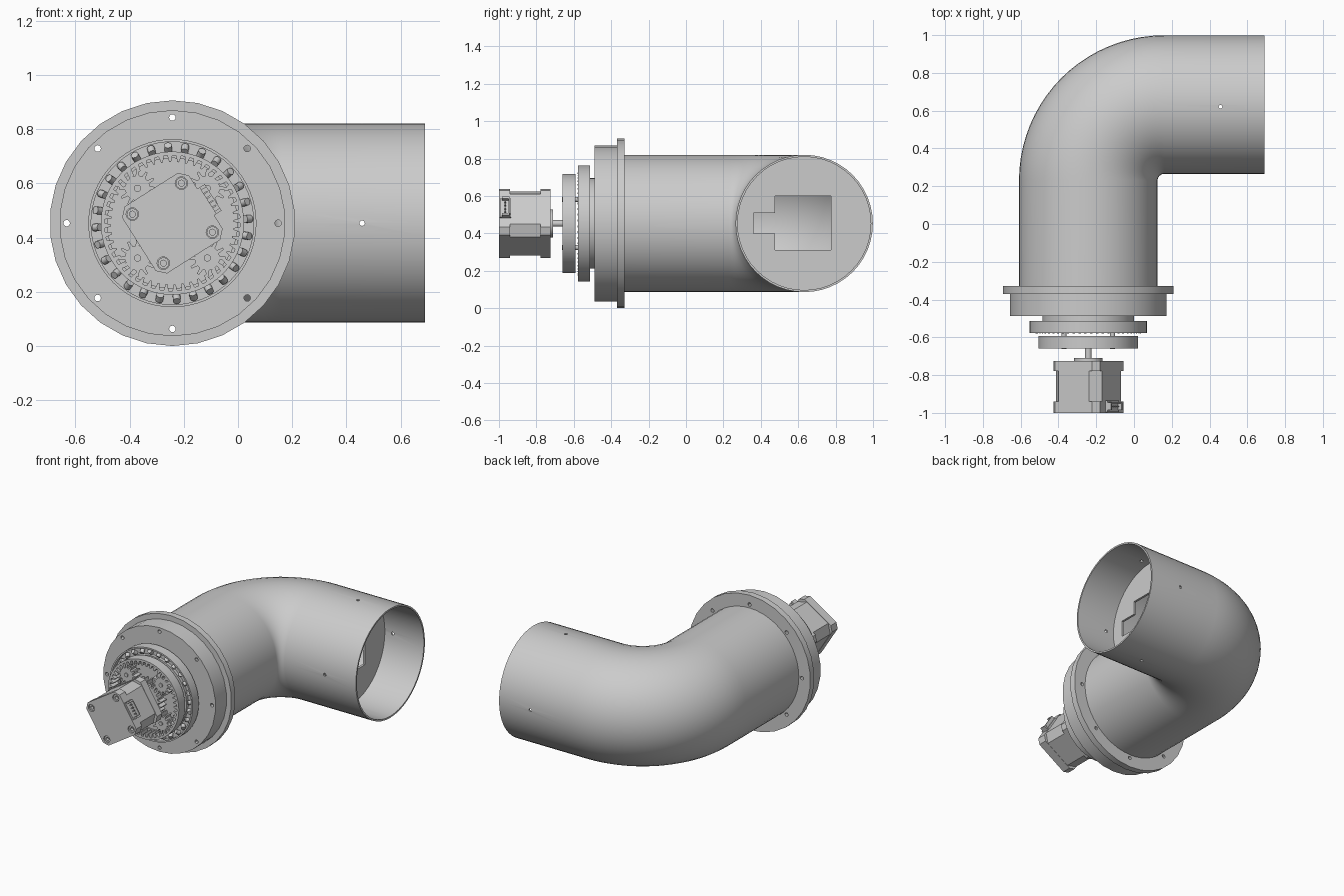
import bpy, bmesh, math
from math import cos, sin, pi, radians
from mathutils import Matrix

cube = bpy.data.objects.get("Cube")
if cube:
    bpy.data.objects.remove(cube)

grey = bpy.data.materials.new("light_grey")
grey.use_nodes = True
grey.diffuse_color = (0.6, 0.6, 0.6, 1)
grey.node_tree.nodes["Principled BSDF"].inputs["Base Color"].default_value = (0.6, 0.6, 0.6, 1)

CX, CZ = -0.242, 0.453      # gearbox axis, running along y
ARM_Y = 0.632               # axis of the outlet arm, running along x
MOTOR_TURN = radians(32.3)


def loft(name, rings, closed=False):
    """Skin equal-length rings; join last to first, or cap both ends."""
    bm = bmesh.new()
    loops = [[bm.verts.new(p) for p in ring] for ring in rings]
    n = len(loops[0])
    pairs = list(zip(loops, loops[1:]))
    if closed:
        pairs.append((loops[-1], loops[0]))
    else:
        bm.faces.new(loops[0])
        bm.faces.new(loops[-1])
    for a, b in pairs:
        for i in range(n):
            j = (i + 1) % n
            bm.faces.new((a[i], a[j], b[j], b[i]))
    bmesh.ops.recalc_face_normals(bm, faces=bm.faces)
    mesh = bpy.data.meshes.new(name)
    bm.to_mesh(mesh)
    bm.free()
    mesh.materials.append(grey)
    obj = bpy.data.objects.new(name, mesh)
    bpy.context.collection.objects.link(obj)
    return obj


def smooth(obj):
    bpy.ops.object.select_all(action='DESELECT')
    obj.select_set(True)
    bpy.context.view_layer.objects.active = obj
    bpy.ops.object.shade_smooth_by_angle(angle=radians(30))


def cut(obj, cutters):
    """Subtract each cutter, then discard it."""
    bpy.context.view_layer.objects.active = obj
    for c in cutters:
        mod = obj.modifiers.new("cut", 'BOOLEAN')
        mod.operation, mod.solver, mod.object = 'DIFFERENCE', 'EXACT', c
        bpy.ops.object.modifier_apply(modifier=mod.name)
        bpy.data.objects.remove(c)


def angles(n, phase=0.0):
    return [phase + 2 * pi * i / n for i in range(n)]


def ring(r, y, angs, x=CX, z=CZ):
    return [(x + r * cos(a), y, z + r * sin(a)) for a in angs]


def lathe(name, profile, seg=64, closed=True, x=CX, z=CZ, phase=0.0):
    """Turn (radius, y) points around an axis along y."""
    return loft(name, [ring(r, y, angles(seg, phase), x, z) for r, y in profile], closed)


def rod(name, r, y0, y1, x=CX, z=CZ, seg=20):
    return lathe(name, [(r, y0), (r, y1)], seg, False, x, z)


def gear_outline(teeth, root, tip, phase=0.0):
    """Angles and radii of a trapezoid-toothed gear."""
    steps = ((0, root), (0.17, tip), (0.4, tip), (0.57, root))
    return [(phase + 2 * pi * (i + f) / teeth, r) for i in range(teeth) for f, r in steps]


def gear_ring(outline, y, x=CX, z=CZ):
    return [(x + r * cos(a), y, z + r * sin(a)) for a, r in outline]


# Elbow pipe: hollow sweep with a tight inner bend
BEND = 0.402
bx, by = CX + BEND, ARM_Y - BEND
path = [(CX, -0.33, 0.0)]
path += [(bx - BEND * cos(t), by + BEND * sin(t), t) for t in (pi / 2 * i / 20 for i in range(21))]
path += [(0.69, ARM_Y, pi / 2)]


def pipe_ring(station, r):
    px, py, t = station
    return [(px + r * cos(a) * cos(t), py - r * cos(a) * sin(t), CZ + r * sin(a)) for a in angles(48)]


pipe = loft("elbow_pipe", [pipe_ring(s, 0.367) for s in path]
            + [pipe_ring(s, 0.356) for s in reversed(path)], True)
side_drill = rod("side_drill", 0.01, 0, 1.2, 0.458, CZ, 12)
top_drill = loft("top_drill", [[(0.458 + 0.01 * cos(a), 0.62 + 0.01 * sin(a), z) for a in angles(12)]
                               for z in (-0.2, 1.2)])
cut(pipe, [side_drill, top_drill])
smooth(pipe)


# Partition plate inside the outlet, with a stepped window
def box(name, x, y, z):
    return loft(name, [[(px, y[0], z[0]), (px, y[1], z[0]), (px, y[1], z[1]), (px, y[0], z[1])] for px in x])


plate = loft("partition_plate", [[(x, ARM_Y + 0.358 * cos(a), CZ + 0.358 * sin(a)) for a in angles(48)]
                                 for x in (0.385, 0.4)])
cut(plate, [box("window", (0.3, 0.5), (0.475, 0.775), (0.31, 0.6)),
            box("window_step", (0.3, 0.5), (0.36, 0.48), (0.4, 0.51))])

# Flanged housing with eight bolt holes
housing = lathe("flanged_housing", [(0.235, -0.488), (0.417, -0.488), (0.417, -0.37), (0.453, -0.37),
                                    (0.453, -0.328), (0.356, -0.328), (0.356, -0.46), (0.235, -0.46)],
                30, phase=pi / 30)
cut(housing, [rod("bolt_drill", 0.012, -0.6, -0.2, CX + 0.39 * cos(a), CZ + 0.39 * sin(a), 12)
              for a in angles(8)])
smooth(housing)

# Carrier hub and grooved bearing race
smooth(rod("carrier_hub", 0.242, -0.555, -0.46, seg=64))
smooth(lathe("bearing_race", [(0.31, -0.578), (0.31, -0.513), (0.24, -0.513), (0.24, -0.565),
                              (0.255, -0.565), (0.255, -0.545), (0.3, -0.545), (0.3, -0.578)]))

# Crossed rollers, tilted alternately in the groove
for i, a in enumerate(angles(28, pi / 56)):
    tilt = pi / 4 if i % 2 else -pi / 4
    roller = loft("roller", [[(0.014 * cos(b), 0.014 * sin(b), h) for b in angles(14)] for h in (-0.014, 0.014)])
    roller.data.transform(Matrix.Translation((CX, -0.56, CZ)) @ Matrix.Rotation(-a, 4, 'Y')
                          @ Matrix.Translation((0.278, 0, 0)) @ Matrix.Rotation(pi / 2, 4, 'Y')
                          @ Matrix.Rotation(tilt, 4, 'X'))
    smooth(roller)

# Ring gear with inward teeth
inner = gear_outline(48, 0.25, 0.226)
rim = [a for a, r in inner]
smooth(loft("ring_gear", [ring(0.264, -0.66, rim), ring(0.264, -0.592, rim),
                          gear_ring(inner, -0.592), gear_ring(inner, -0.66)], True))

# Sun gear, planet gears and their pins
sun = gear_outline(24, 0.106, 0.13)
loft("sun_gear", [gear_ring(sun, y) for y in (-0.655, -0.595)])
for a in angles(4, pi / 4):
    x, z = CX + 0.182 * cos(a), CZ + 0.182 * sin(a)
    planet = gear_outline(12, 0.046, 0.069, a + 0.12)
    loft("planet_gear", [gear_ring(planet, y, x, z) for y in (-0.655, -0.595)])
    smooth(rod("planet_pin", 0.013, -0.662, -0.55, x, z))


# Motor: chamfered end caps around a narrower body, turned on its axis
def motor_point(u, v, y):
    c, s = cos(MOTOR_TURN), sin(MOTOR_TURN)
    return (CX + u * c - v * s, y, CZ + u * s + v * c)


def motor_block(name, half, flat, y0, y1):
    corners = [(half, -flat), (half, flat), (flat, half), (-flat, half),
               (-half, flat), (-half, -flat), (-flat, -half), (flat, -half)]
    return loft(name, [[motor_point(u, v, y) for u, v in corners] for y in (y0, y1)])


def motor_box(name, u, v, y):
    return loft(name, [[motor_point(u[i], v[j], py) for i, j in ((0, 0), (1, 0), (1, 1), (0, 1))] for py in y])


rear_cap = motor_block("motor_rear_cap", 0.146, 0.116, -1.0, -0.94)
motor_block("motor_body", 0.144, 0.094, -0.94, -0.778)
motor_block("motor_front_cap", 0.146, 0.116, -0.778, -0.725)
smooth(rod("motor_boss", 0.075, -0.725, -0.71, seg=40))
smooth(rod("motor_shaft", 0.0175, -0.71, -0.6))

# Recessed screws in the rear cap
spots = [motor_point(0.107 * i, 0.107 * j, 0) for i in (-1, 1) for j in (-1, 1)]
cut(rear_cap, [rod("screw_recess", 0.023, -1.1, -0.97, x, z) for x, y, z in spots])
for x, y, z in spots:
    smooth(lathe("screw", [(0.021, -0.992), (0.021, -0.97), (0.011, -0.97), (0.011, -0.992)], 20, x=x, z=z))

# Cable socket on the side of the rear cap
motor_box("socket_base", (0.14, 0.156), (-0.058, 0.058), (-0.995, -0.935))
for side in (-1, 1):
    motor_box("socket_wall", (0.15, 0.178), (side * 0.046, side * 0.058), (-0.985, -0.945))
motor_box("socket_lip", (0.15, 0.178), (-0.046, 0.046), (-0.95, -0.942))
for i in range(4):
    v = -0.03 + 0.02 * i
    motor_box("socket_contact", (0.15, 0.172), (v - 0.003, v + 0.003), (-0.97, -0.963))
